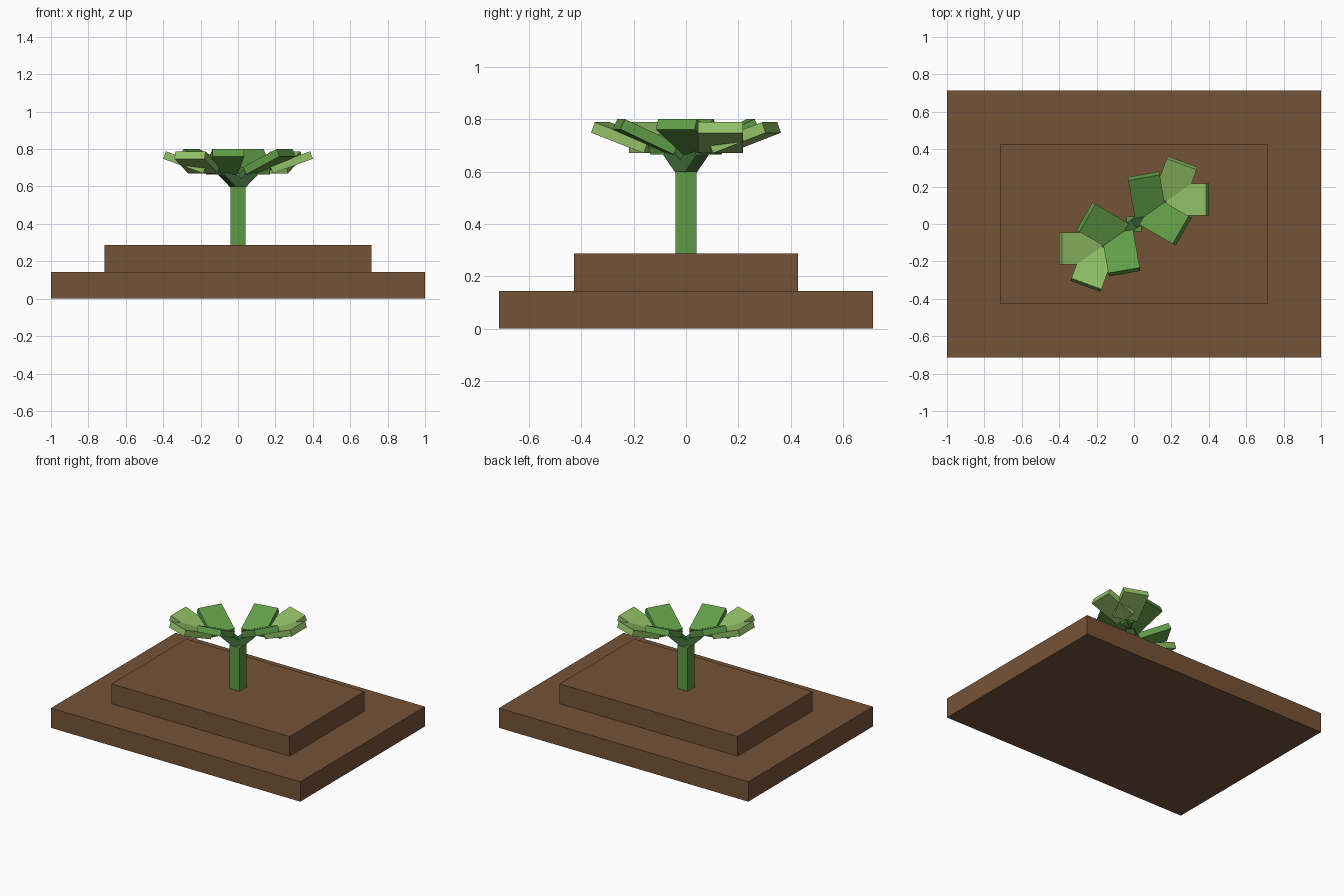
import bpy
import bmesh
from math import radians
from mathutils import Matrix, Vector

if "Cube" in bpy.data.objects:
    bpy.data.objects.remove(bpy.data.objects["Cube"], do_unlink=True)


def material(name, srgb):
    color = [((c + 0.055) / 1.055) ** 2.4 for c in srgb] + [1.0]
    mat = bpy.data.materials.new(name)
    mat.use_nodes = True
    mat.diffuse_color = color
    mat.node_tree.nodes["Principled BSDF"].inputs["Base Color"].default_value = color
    return mat


soil = material("soil brown", (0.46, 0.325, 0.215))
stem_green = material("stem green", (0.37, 0.6, 0.27))
branch_green = material("dark branch green", (0.27, 0.45, 0.24))
inner_green = material("inner leaf green", (0.38, 0.62, 0.28))
outer_green = material("outer leaf green", (0.57, 0.75, 0.4))


def box(name, low, high, mat, matrix=None):
    """Box between two corners, optionally transformed."""
    low, high = Vector(low), Vector(high)
    size = high - low
    bm = bmesh.new()
    bmesh.ops.create_cube(bm, size=1)
    local = Matrix.Translation((low + high) / 2) @ Matrix.Diagonal((*size, 1))
    bm.transform((matrix or Matrix()) @ local)
    mesh = bpy.data.meshes.new(name)
    bm.to_mesh(mesh)
    bm.free()
    mesh.materials.append(mat)
    obj = bpy.data.objects.new(name, mesh)
    bpy.context.collection.objects.link(obj)
    return obj


def limb(name, base, azimuth, tilt, length, width, depth, mat, side):
    """Slab rising outward from its base; side turns it around the stem."""
    matrix = (Matrix.Rotation(radians(side), 4, 'Z') @ Matrix.Translation(base)
              @ Matrix.Rotation(radians(azimuth), 4, 'Z')
              @ Matrix.Rotation(radians(-tilt), 4, 'Y'))
    return box(name, (0, -width / 2, 0), (length, width / 2, depth), mat, matrix)


# Stepped soil base and square stem
box("soil_base", (-1, -0.714, 0), (1, 0.714, 0.143), soil)
box("soil_step", (-0.714, -0.428, 0.143), (0.714, 0.428, 0.286), soil)
box("stem", (-0.041, -0.041, 0.286), (0.041, 0.041, 0.6), stem_green)

# Two matching branches, each with a pair of inner and outer leaves
for label, side in (("left", 0), ("right", 180)):
    limb(label + "_branch", (0, 0, 0.57), 35, 40, 0.143, 0.057, 0.057,
         branch_green, side)
    for n, azimuth in enumerate((100, -30), 1):
        limb(f"{label}_inner_leaf_{n}", (0.086, 0.062, 0.665), azimuth, 25,
             0.228, 0.171, 0.043, inner_green, side)
    for n, azimuth in enumerate((70, 0), 1):
        limb(f"{label}_outer_leaf_{n}", (0.186, 0.132, 0.67), azimuth, 20,
             0.228, 0.171, 0.043, outer_green, side)
